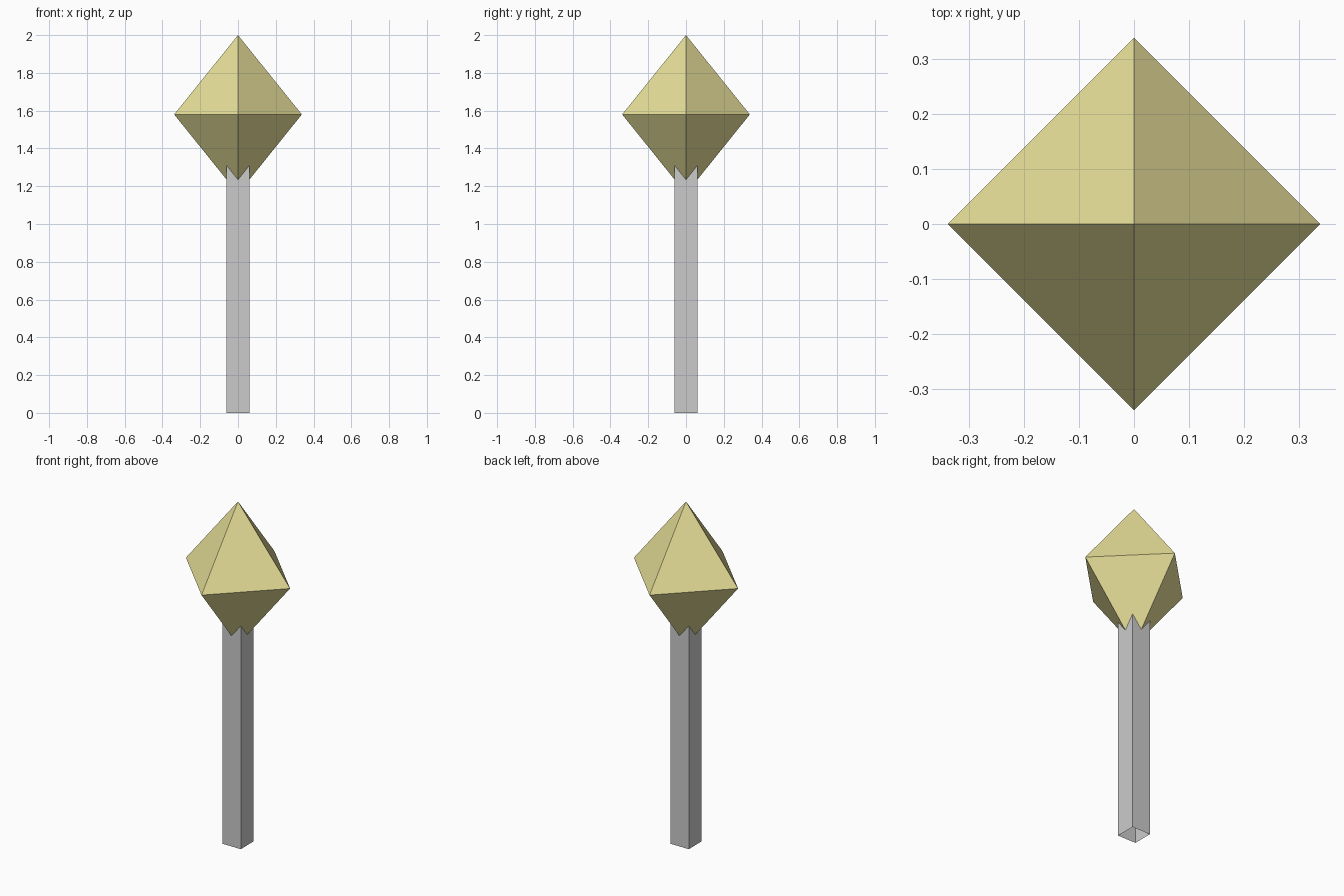
import bpy, bmesh, math
from mathutils import Matrix

if "Cube" in bpy.data.objects:
    bpy.data.objects.remove(bpy.data.objects["Cube"])


def cone_object(name, r1, r2, depth, base_z, turn=0.0):
    """Four-sided open cone or prism whose base ring lies on the object's origin."""
    bm = bmesh.new()
    place = Matrix.Translation((0, 0, depth / 2)) @ Matrix.Rotation(turn, 4, 'Z')
    bmesh.ops.create_cone(bm, cap_ends=False, segments=4, radius1=r1,
                          radius2=r2, depth=depth, matrix=place)
    bmesh.ops.remove_doubles(bm, verts=bm.verts[:], dist=1e-5)
    bmesh.ops.recalc_face_normals(bm, faces=bm.faces[:])
    # make the open shell face outwards
    f = bm.faces[:][0]
    c = f.calc_center_median()
    if f.normal.x * c.x + f.normal.y * c.y < 0:
        bmesh.ops.reverse_faces(bm, faces=bm.faces[:])
    mesh = bpy.data.meshes.new(name)
    bm.to_mesh(mesh)
    bm.free()
    obj = bpy.data.objects.new(name, mesh)
    obj.location.z = base_z
    bpy.context.collection.objects.link(obj)
    return obj


# Square post, open at the bottom, its top hidden inside the crystal
half = 0.06
cone_object("post", half * math.sqrt(2), half * math.sqrt(2), 1.35, 0.0, math.pi / 4)

# Crystal: upper pyramid mirrored down into an octahedron
crystal = cone_object("crystal", 0.338, 0.0, 0.42, 1.58)
mirror = crystal.modifiers.new("lower_half", 'MIRROR')
mirror.use_axis = (False, False, True)

gold = bpy.data.materials.new("dull_gold")
gold.diffuse_color = (0.80, 0.74, 0.32, 1.0)
gold.use_nodes = True
gold.node_tree.nodes["Principled BSDF"].inputs["Base Color"].default_value = gold.diffuse_color
crystal.data.materials.append(gold)
